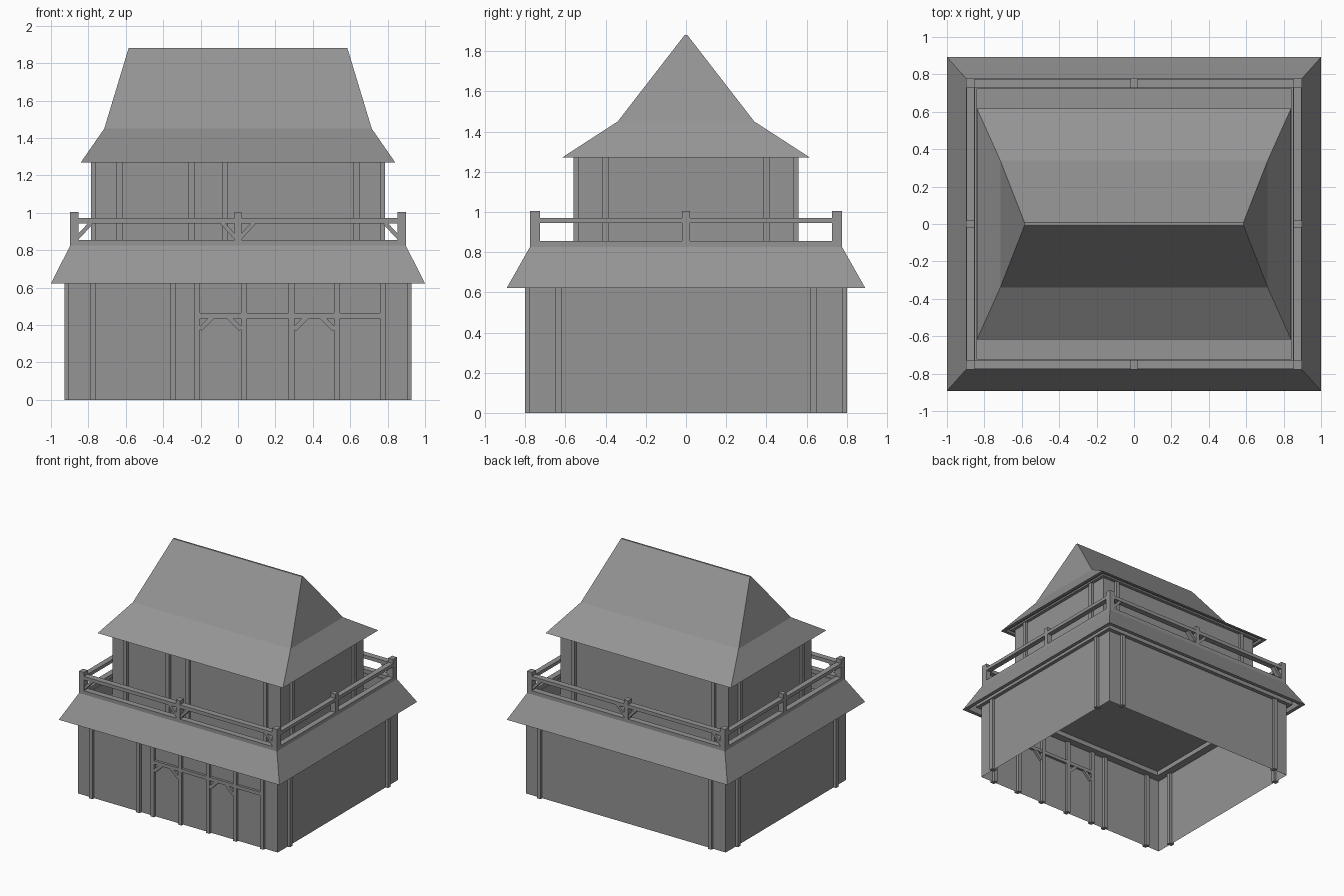
import bpy, bmesh, math
from mathutils import Vector, Matrix

cube = bpy.data.objects.get("Cube")
if cube:
    bpy.data.objects.remove(cube, do_unlink=True)

GREY = (0.297, 0.297, 0.297, 1.0)
grey = bpy.data.materials.new("plain_grey")
grey.use_nodes = True
grey.diffuse_color = GREY
grey.node_tree.nodes["Principled BSDF"].inputs["Base Color"].default_value = GREY


def finish(name, bm):
    bmesh.ops.recalc_face_normals(bm, faces=bm.faces[:])
    mesh = bpy.data.meshes.new(name)
    bm.to_mesh(mesh)
    bm.free()
    mesh.materials.append(grey)
    bpy.context.collection.objects.link(bpy.data.objects.new(name, mesh))


def loft(name, rings, caps=True):
    """Join stacked rectangles given as (half x, half y, z)."""
    bm = bmesh.new()
    loops = [[bm.verts.new((sx * hx, sy * hy, z))
              for sx, sy in ((-1, -1), (1, -1), (1, 1), (-1, 1))]
             for hx, hy, z in rings]
    for a, b in zip(loops, loops[1:]):
        for i in range(4):
            j = (i + 1) % 4
            bm.faces.new((a[i], a[j], b[j], b[i]))
    if caps:
        bm.faces.new(loops[0])
        bm.faces.new(loops[-1])
    finish(name, bm)


def box(name, x, y, z):
    """Box between (low, high) pairs on each axis."""
    bm = bmesh.new()
    lo, hi = zip(x, y, z)
    size = Vector(hi) - Vector(lo)
    mat = Matrix.Translation((Vector(lo) + Vector(hi)) / 2) @ Matrix.Diagonal(size).to_4x4()
    bmesh.ops.create_cube(bm, size=1, matrix=mat)
    finish(name, bm)


def brace(name, start, end, y, depth, width=0.022):
    """Diagonal bar between two (x, z) points."""
    a, b = Vector((start[0], y, start[1])), Vector((end[0], y, end[1]))
    d = b - a
    bm = bmesh.new()
    mat = (Matrix.Translation((a + b) / 2)
           @ Matrix.Rotation(-math.atan2(d.z, d.x), 4, 'Y')
           @ Matrix.Diagonal((d.length, depth, width, 1)))
    bmesh.ops.create_cube(bm, size=1, matrix=mat)
    finish(name, bm)


def span(c, half):
    return (c - half, c + half)


def wall_posts(name, hx, hy, z, px, py, front_extra, half):
    """Posts straddling the walls near every corner, plus extra front ones."""
    for sx in (-1, 1):
        for sy in (-1, 1):
            box(name + "_post", span(sx * px, half), span(sy * hy, 0.022), z)
            box(name + "_side_post", span(sx * hx, 0.022), span(sy * py, half), z)
    for x in front_extra:
        box(name + "_front_post", span(x, half), span(-hy, 0.022), z)


# Lower storey: open-bottomed walls and posts
loft("lower_walls", [(0.905, 0.778, 0), (0.905, 0.778, 0.645)], caps=False)
wall_posts("lower", 0.905, 0.778, (0, 0.645), 0.775, 0.635,
           (-0.348, -0.219, 0.032, 0.285, 0.53), 0.016)

# Entrance beam and arch braces
box("entrance_beam", (-0.205, 0.765), span(-0.778, 0.02), (0.435, 0.463))
for left, right in ((-0.203, 0.016), (0.301, 0.514)):
    for edge, s in ((left, 1), (right, -1)):
        brace("arch_brace", (edge, 0.376), (edge + s * 0.068, 0.444), -0.778, 0.036, 0.026)

# Skirt roof: sunken deck, kerb, slope, hollow eave, wall plate and ceiling
loft("skirt_roof", [
    (0.842, 0.722, 0.70), (0.842, 0.722, 0.825), (0.85, 0.727, 0.825),
    (0.85, 0.727, 0.855), (0.897, 0.777, 0.855), (0.897, 0.777, 0.825),
    (1.0, 0.892, 0.622), (0.97, 0.862, 0.622), (0.95, 0.84, 0.68),
    (0.935, 0.81, 0.68), (0.935, 0.81, 0.632), (0.84, 0.715, 0.632),
    (0.84, 0.715, 0.67)])

# Balcony railing, with rails as deep as the posts
RX, RY = 0.875, 0.752
for s in (-1, 1):
    box("rail_long", (-RX, RX), span(s * RY, 0.0245), (0.943, 0.972))
    box("rail_side", span(s * RX, 0.0215), (-RY, RY), (0.944, 0.971))
    box("rail_middle_post", span(0, 0.019), span(s * RY, 0.025), (0.83, 1.005))
    box("rail_side_middle_post", span(s * RX, 0.022), span(0, 0.019), (0.83, 1.005))
    for t in (-1, 1):
        box("rail_corner_post", span(s * RX, 0.022), span(t * RY, 0.025), (0.82, 1.005))
        brace("rail_corner_brace", (t * 0.865, 0.86), (t * 0.785, 0.946), s * RY, 0.04)
        brace("rail_middle_brace", (t * 0.005, 0.86), (t * 0.085, 0.946), s * RY, 0.04)

# Upper storey, standing on the sunken deck
loft("upper_walls", [(0.763, 0.538, 0.69), (0.763, 0.538, 1.28)], caps=False)
wall_posts("upper", 0.763, 0.538, (0.69, 1.28), 0.634, 0.4, (-0.248, -0.07), 0.016)

# Flared main roof with wall plate and recessed eave
loft("main_roof", [
    (0.79, 0.565, 1.272), (0.79, 0.565, 1.285), (0.80, 0.575, 1.285),
    (0.815, 0.595, 1.27), (0.84, 0.618, 1.27), (0.715, 0.34, 1.45),
    (0.585, 0.007, 1.88)])
